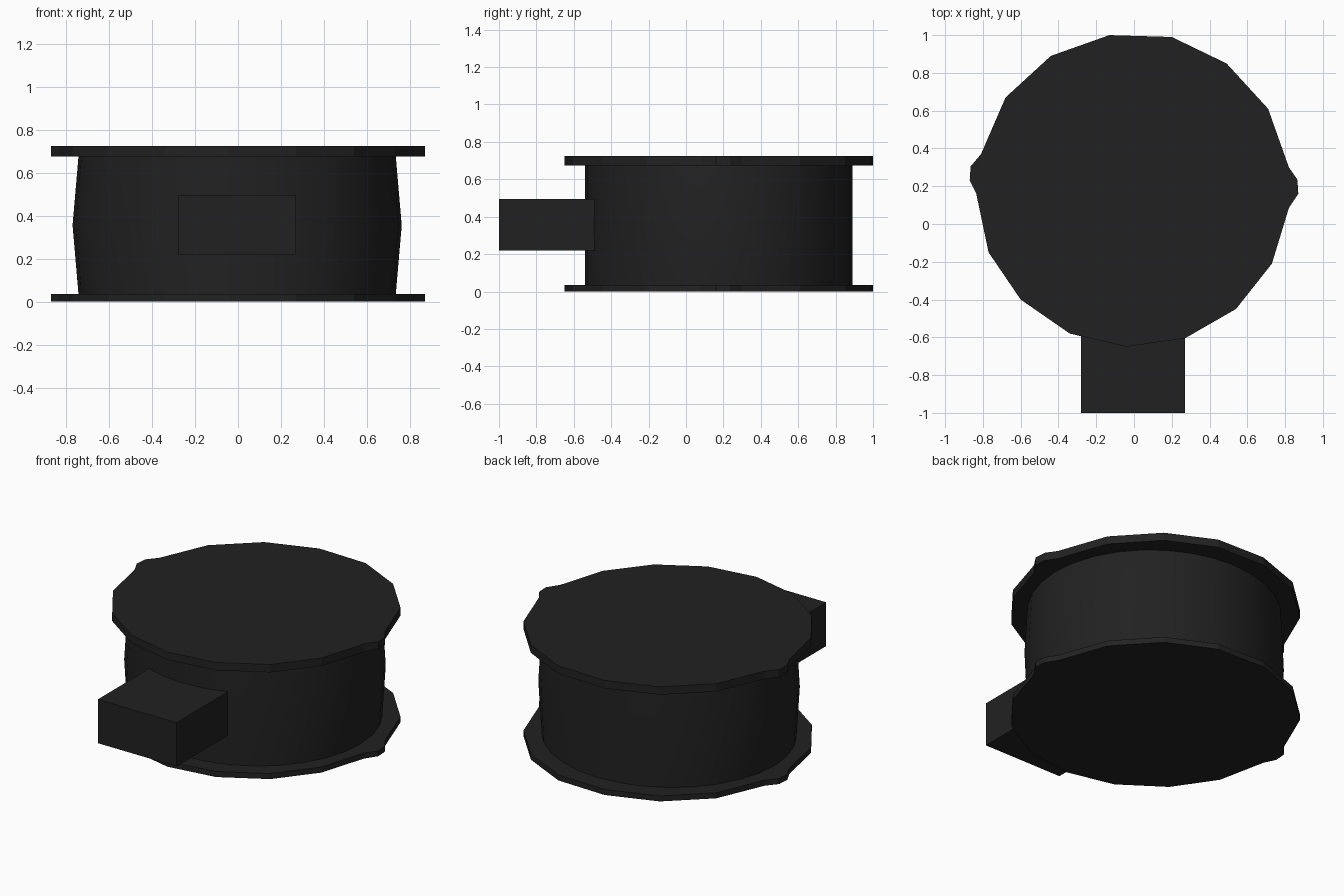
import bpy
import bmesh
import math

cube = bpy.data.objects.get("Cube")
if cube:
    bpy.data.objects.remove(cube, do_unlink=True)

black = bpy.data.materials.new("matte black")
black.use_nodes = True
colour = (0.0155, 0.0155, 0.0155, 1)
black.diffuse_color = colour
black.node_tree.nodes["Principled BSDF"].inputs["Base Color"].default_value = colour

CENTRE_Y = 0.175


def loft(name, rings, smooth=False):
    """Skin a stack of equal-length rings and cap both ends."""
    bm = bmesh.new()
    loops = [[bm.verts.new(p) for p in ring] for ring in rings]
    for low, high in zip(loops, loops[1:]):
        for i in range(len(low)):
            j = (i + 1) % len(low)
            bm.faces.new((low[i], low[j], high[j], high[i]))
    bm.faces.new(loops[0])
    bm.faces.new(loops[-1])
    bmesh.ops.recalc_face_normals(bm, faces=bm.faces)
    mesh = bpy.data.meshes.new(name)
    bm.to_mesh(mesh)
    bm.free()
    mesh.materials.append(black)
    obj = bpy.data.objects.new(name, mesh)
    bpy.context.collection.objects.link(obj)
    if smooth:
        bpy.ops.object.select_all(action="DESELECT")
        obj.select_set(True)
        bpy.context.view_layer.objects.active = obj
        bpy.ops.object.shade_smooth_by_angle(angle=math.radians(35))
    return obj


# Flange outline: a many-sided disc with a small lug on each side
outline = [
    (-0.13, 1.0), (-0.44, 0.89), (-0.68, 0.67), (-0.81, 0.37), (-0.865, 0.305),
    (-0.87, 0.23), (-0.835, 0.16), (-0.77, -0.15), (-0.6, -0.4), (-0.34, -0.58),
    (-0.04, -0.65), (0.27, -0.605), (0.54, -0.45), (0.73, -0.21), (0.82, 0.085),
    (0.87, 0.16), (0.865, 0.235), (0.82, 0.3), (0.71, 0.61), (0.49, 0.85),
    (0.2, 0.99),
]
for name, z0, z1 in (("bottom_flange", 0, 0.035), ("top_flange", 0.675, 0.725)):
    loft(name, [[(x, y, z) for x, y in outline] for z in (z0, z1)])


# Drum between the flanges, bulging slightly at its sides
def drum_ring(z, width, sides=32):
    angles = [math.tau * i / sides for i in range(sides)]
    return [(width * math.cos(a) - 0.004, CENTRE_Y + 0.715 * math.sin(a), z)
            for a in angles]


loft("drum", [drum_ring(0.03, 0.738), drum_ring(0.355, 0.766),
              drum_ring(0.68, 0.738)], smooth=True)

# Rectangular block sticking out of the front
corners = [(-0.28, -1), (0.27, -1), (0.27, -0.42), (-0.28, -0.42)]
loft("front_block", [[(x, y, z) for x, y in corners] for z in (0.218, 0.495)])
